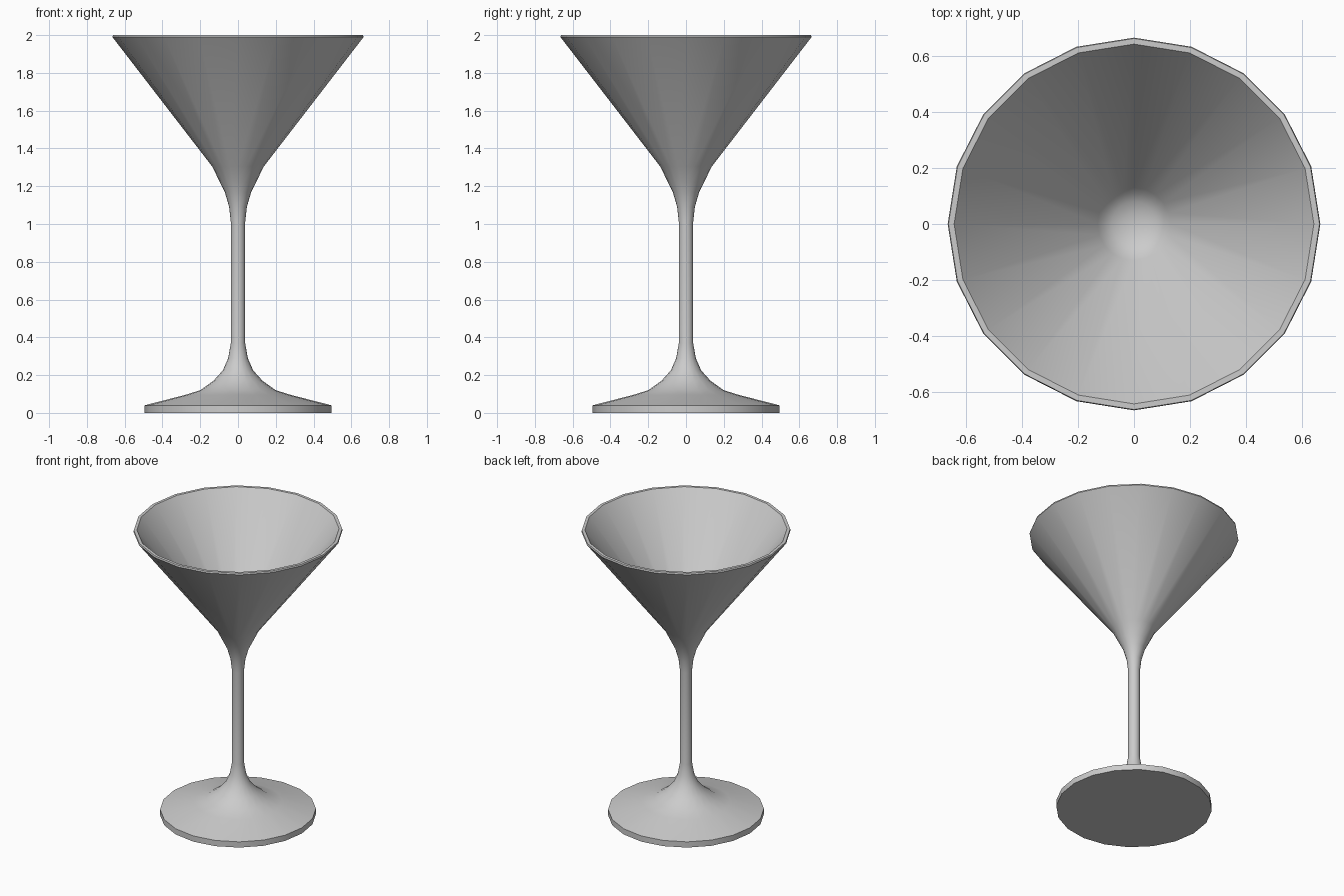
import bpy, bmesh
from math import cos, sin, tau, radians

if "Cube" in bpy.data.objects:
    bpy.data.objects.remove(bpy.data.objects["Cube"])

SIDES = 20

# half profile (radius, height) from the underside, up the outside, then down the inside
foot = [(0.495, 0), (0.495, 0.04), (0.28, 0.095), (0.20, 0.12), (0.13, 0.17),
        (0.08, 0.225), (0.052, 0.29), (0.038, 0.37)]
stem = [(0.038, 1.01), (0.047, 1.09), (0.07, 1.17), (0.095, 1.22)]
bowl_outside = [(0.137, 1.305), (0.665, 1.99), (0.662, 2.0)]
bowl_inside = [(0.642, 2.0), (0.13, 1.335), (0.11, 1.312), (0.08, 1.292), (0.04, 1.28)]
INSIDE_BOTTOM = 1.276


def lathe(name, profile, bottom_z, top_z):
    """Revolve a profile; close the start with a flat cap and the end with a fan."""
    bm = bmesh.new()
    rings = [[bm.verts.new((r * cos(tau * i / SIDES), r * sin(tau * i / SIDES), z))
              for i in range(SIDES)] for r, z in profile]
    for a, b in zip(rings, rings[1:]):
        for i in range(SIDES):
            j = (i + 1) % SIDES
            bm.faces.new((a[i], a[j], b[j], b[i]))
    bm.faces.new(rings[0][::-1])
    tip = bm.verts.new((0, 0, top_z))
    for i in range(SIDES):
        bm.faces.new((rings[-1][i], rings[-1][(i + 1) % SIDES], tip))
    bmesh.ops.recalc_face_normals(bm, faces=bm.faces)
    mesh = bpy.data.meshes.new(name)
    bm.to_mesh(mesh)
    bm.free()
    obj = bpy.data.objects.new(name, mesh)
    bpy.context.collection.objects.link(obj)
    return obj


# one continuous glass body: foot, stem and hollow bowl
glass = lathe("cocktail_glass", foot + stem + bowl_outside + bowl_inside, 0, INSIDE_BOTTOM)
bpy.context.view_layer.objects.active = glass
glass.select_set(True)
bpy.ops.object.shade_smooth_by_angle(angle=radians(35))
